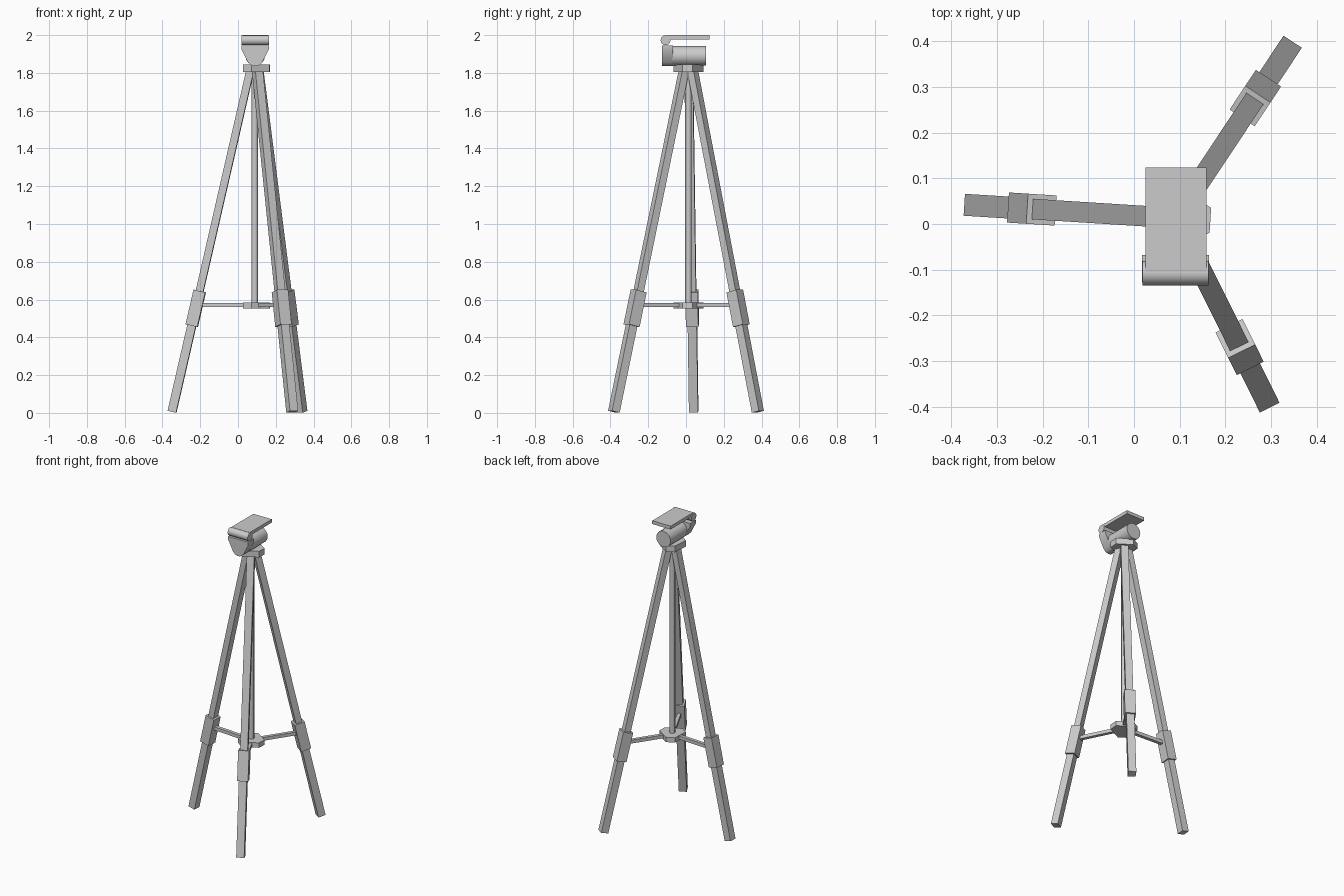
import bpy
import bmesh
from math import radians, sin, cos, pi
from mathutils import Vector, Matrix

if "Cube" in bpy.data.objects:
    bpy.data.objects.remove(bpy.data.objects["Cube"])

CX, CY = 0.091, 0.013
LEG_ANGLES = [radians(176.4 + 120 * i) for i in range(3)]
LEG_NAMES = ["right_leg", "front_leg", "back_leg"]

grey = bpy.data.materials.new("plain_grey")
grey.use_nodes = True
COLOUR = (0.6, 0.6, 0.6, 1)
grey.diffuse_color = COLOUR
grey.node_tree.nodes["Principled BSDF"].inputs["Base Color"].default_value = COLOUR


def finish(name, bm, smooth=False):
    bmesh.ops.recalc_face_normals(bm, faces=bm.faces)
    mesh = bpy.data.meshes.new(name)
    bm.to_mesh(mesh)
    bm.free()
    mesh.materials.append(grey)
    obj = bpy.data.objects.new(name, mesh)
    bpy.context.collection.objects.link(obj)
    if smooth:
        bpy.ops.object.select_all(action='DESELECT')
        obj.select_set(True)
        bpy.context.view_layer.objects.active = obj
        bpy.ops.object.shade_smooth_by_angle(angle=radians(50))
    return obj


def beam(name, start, end, width, depth):
    """Box between two points; width runs level, depth runs across it."""
    axis = (end - start).normalized()
    side = Vector((0, 0, 1)).cross(axis).normalized()
    across = axis.cross(side)
    frame = Matrix((side, across, axis)).transposed().to_4x4()
    size = Matrix.Diagonal((width, depth, (end - start).length, 1))
    bm = bmesh.new()
    bmesh.ops.create_cube(
        bm, size=1, matrix=Matrix.Translation((start + end) / 2) @ frame @ size)
    return finish(name, bm)


def prism(name, outline, offset, smooth=False):
    """Closed outline pushed along an offset."""
    bm = bmesh.new()
    face = bm.faces.new([bm.verts.new(p) for p in outline])
    moved = bmesh.ops.extrude_face_region(bm, geom=[face], use_keep_orig=True)["geom"]
    verts = [g for g in moved if isinstance(g, bmesh.types.BMVert)]
    bmesh.ops.translate(bm, verts=verts, vec=offset)
    return finish(name, bm, smooth)


def cylinder(name, centre, radius, length, sides, axis):
    turn = Matrix.Rotation(pi / 2, 4, axis) if axis else Matrix.Identity(4)
    bm = bmesh.new()
    bmesh.ops.create_cone(bm, cap_ends=True, segments=sides, radius1=radius,
                          radius2=radius, depth=length,
                          matrix=Matrix.Translation(centre) @ turn)
    return finish(name, bm, True)


def hub(name, low, high):
    """Six-sided block with short faces between the legs."""
    corners = [a + pi + s * radians(19.6) for a in LEG_ANGLES for s in (-1, 1)]
    outline = [(CX + 0.081 * cos(t), CY + 0.081 * sin(t), low) for t in corners]
    prism(name, outline, (0, 0, high - low))


def on_leg(angle, z):
    """Point on a leg's centre line at height z."""
    r = 0.441 - (z - 0.006) * 0.2295
    return Vector((CX + r * cos(angle), CY + r * sin(angle), z))


# Legs, sleeves and spreader arms
for name, angle in zip(LEG_NAMES, LEG_ANGLES):
    beam(name + "_lower", on_leg(angle, 0.006), on_leg(angle, 0.50), 0.048, 0.046)
    beam(name + "_sleeve", on_leg(angle, 0.462), on_leg(angle, 0.645), 0.066, 0.064)
    beam(name + "_upper", on_leg(angle, 0.60), on_leg(angle, 1.82), 0.045, 0.04)
    beam(name + "_spreader_arm", Vector((CX, CY, 0.571)), on_leg(angle, 0.571), 0.022, 0.022)

# Centre column and hubs
cylinder("centre_column", (CX - 0.002, CY, 1.195), 0.017, 1.25, 8, None)
hub("spreader_hub", 0.553, 0.585)
hub("top_hub", 1.805, 1.845)

# Pan head barrel
cylinder("head_barrel", (CX, 0.015, 1.89), 0.052, 0.18, 16, 'X')

# Tapered front bracket, mirrored half profile
half = [(0.073, 1.946), (0.073, 1.925), (0.038, 1.856), (0.022, 1.841), (0.008, 1.836)]
profile = half + [(-x, z) for x, z in reversed(half)]
prism("head_bracket", [(CX + x, -0.128, z) for x, z in profile], (0, 0.06, 0), True)

# Hinge roller and mounting plate
cylinder("hinge_roller", (CX, -0.108, 1.973), 0.027, 0.145, 10, 'Y')
beam("mounting_plate", Vector((CX + 0.001, -0.105, 1.989)),
     Vector((CX + 0.001, 0.124, 1.989)), 0.134, 0.022)
